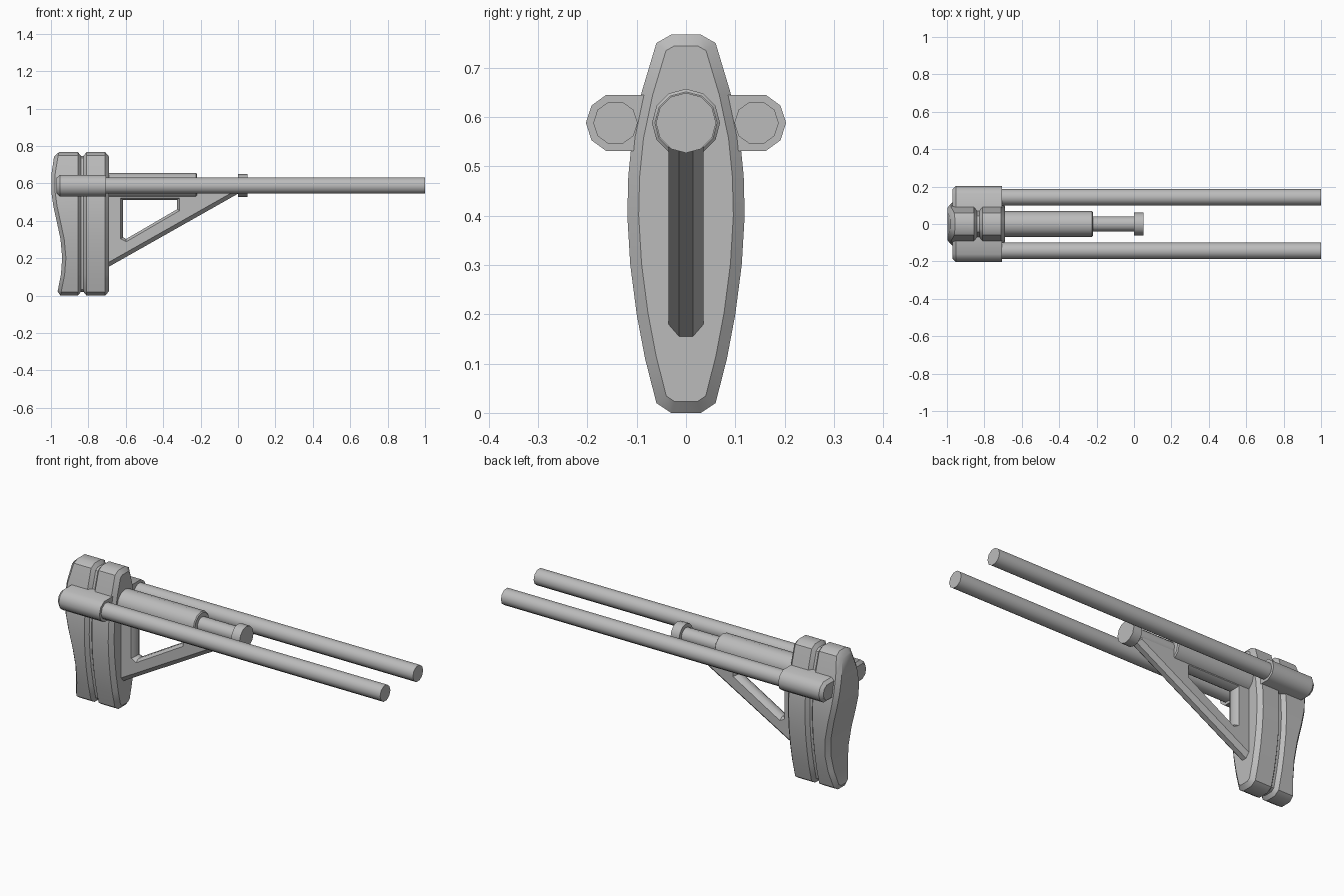
import bpy, bmesh, math
from mathutils import Vector

if "Cube" in bpy.data.objects:
    bpy.data.objects.remove(bpy.data.objects["Cube"])

GREY = (0.5, 0.5, 0.5, 1)
grey = bpy.data.materials.new("mid grey")
grey.use_nodes = True
grey.diffuse_color = GREY
grey.node_tree.nodes["Principled BSDF"].inputs["Base Color"].default_value = GREY

AXIS_Z = 0.588


def inset(outline, d):
    """Move a counter-clockwise outline inwards by d with mitred corners."""
    pts = [Vector(p) for p in outline]
    result = []
    for i, p in enumerate(pts):
        a = (p - pts[i - 1]).normalized()
        b = (pts[(i + 1) % len(pts)] - p).normalized()
        na, nb = Vector((-a.y, a.x)), Vector((-b.y, b.x))
        result.append(p + (na + nb) * d / (1 + na.dot(nb)))
    return result


def loft(name, rings, caps="flat"):
    """Skin a list of 3D rings; caps are flat, strips or a closed loop."""
    bm = bmesh.new()
    vs = [[bm.verts.new(p) for p in ring] for ring in rings]
    n = len(vs[0])
    pairs = list(zip(vs, vs[1:]))
    if caps == "loop":
        pairs.append((vs[-1], vs[0]))
    for r, q in pairs:
        for i in range(n):
            j = (i + 1) % n
            bm.faces.new((r[i], r[j], q[j], q[i]))
    for r in (vs[0], vs[-1]):
        if caps == "flat":
            bm.faces.new(r)
        elif caps == "strips":
            for i in range(n // 2 - 1):
                bm.faces.new((r[i], r[i + 1], r[n - 2 - i], r[n - 1 - i]))
    bmesh.ops.recalc_face_normals(bm, faces=bm.faces)
    mesh = bpy.data.meshes.new(name)
    bm.to_mesh(mesh)
    bm.free()
    mesh.materials.append(grey)
    obj = bpy.data.objects.new(name, mesh)
    bpy.context.collection.objects.link(obj)
    bpy.ops.object.select_all(action="DESELECT")
    obj.select_set(True)
    bpy.context.view_layer.objects.active = obj
    bpy.ops.object.shade_smooth_by_angle(angle=math.radians(38))
    return obj


def at_x(x, outline, side=1):
    return [(x, p[0] * side, p[1]) for p in outline]


def turned(name, steps, y=0, sides=12):
    """Round part along x from (x, radius) steps."""
    angles = [math.tau * i / sides for i in range(sides)]
    loft(name, [[(x, y + r * math.cos(a), AXIS_Z + r * math.sin(a)) for a in angles]
                for x, r in steps])


# Shoulder pad: two chamfered slabs with a groove and a curved back
half = [(0.03, 0), (0.06, 0.02), (0.083, 0.11), (0.1, 0.2), (0.113, 0.3), (0.119, 0.4),
        (0.117, 0.48), (0.109, 0.56), (0.09, 0.65), (0.06, 0.75), (0.03, 0.767)]
outer = half + [(-y, z) for y, z in reversed(half)]
inner = inset(outer, 0.023)


def back(outline, dx):
    return [(dx - 0.97 - 0.03 * math.sin((z - 0.4) / 0.4 * math.pi), y, z)
            for y, z in outline]


groove = inset(outer, 0.02)
loft("shoulder_pad", [at_x(-0.69, inner), at_x(-0.71, outer), at_x(-0.81, outer),
                      at_x(-0.826, groove), at_x(-0.84, groove), at_x(-0.856, outer),
                      back(outer, 0.02), back(inner, 0)], "strips")

# Side sleeves and long rods
arc = [(0.143 + 0.06 * math.cos(a), AXIS_Z + 0.06 * math.sin(a))
       for a in [math.radians(36 * i) for i in range(-2, 3)]]
sleeve = [(0.05, arc[0][1])] + arc + [(0.05, arc[-1][1])]
for label, s in (("left", 1), ("right", -1)):
    loft(label + "_sleeve", [at_x(-0.705, sleeve, s), at_x(-0.953, sleeve, s),
                             at_x(-0.97, inset(sleeve, 0.015), s)])
    turned(label + "_rod", [(-0.75, 0.045), (1, 0.045)], 0.143 * s, 10)

# Central tube, thin rod and end cap
turned("central_tube", [(-0.75, 0.069), (-0.225, 0.069), (-0.22, 0.063)])
turned("thin_rod", [(-0.25, 0.041), (0.02, 0.041)])
turned("end_cap", [(0, 0.061), (0.052, 0.061)])

# Triangular brace with a chamfered window
brace = [(-0.72, 0.138), (0, 0.545), (0, 0.6), (-0.72, 0.6), (-0.72, 0.2)]
window = [(-0.598, 0.303), (-0.325, 0.462), (-0.325, 0.51), (-0.615, 0.51), (-0.615, 0.312)]
brace_in, window_out = inset(brace, 0.021), inset(window, -0.013)
section = [(brace, -0.014), (brace_in, -0.035), (window_out, -0.035), (window, -0.016),
           (window, 0.016), (window_out, 0.035), (brace_in, 0.035), (brace, 0.014)]
loft("brace", [[(x, y, z) for x, z in ring] for ring, y in section], "loop")
